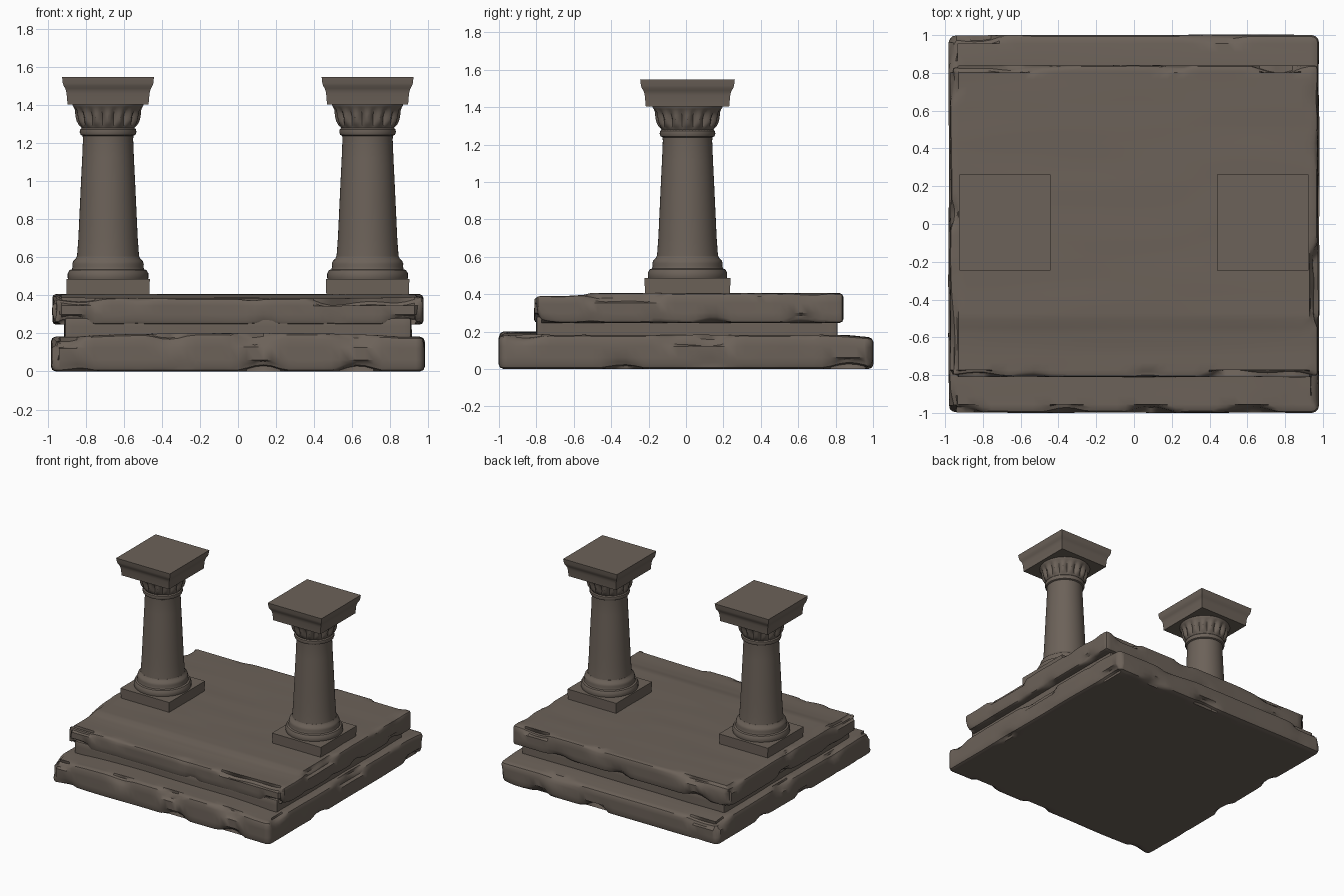
import bpy, bmesh, math
from mathutils import Vector, noise

if "Cube" in bpy.data.objects:
    bpy.data.objects.remove(bpy.data.objects["Cube"])

stone = bpy.data.materials.new("weathered brown stone")
stone.diffuse_color = (0.15, 0.122, 0.1, 1)
stone.use_nodes = True
stone.node_tree.nodes["Principled BSDF"].inputs["Base Color"].default_value = stone.diffuse_color


def finish(bm, name, angle=35):
    bmesh.ops.recalc_face_normals(bm, faces=bm.faces)
    me = bpy.data.meshes.new(name)
    bm.to_mesh(me)
    bm.free()
    me.materials.append(stone)
    ob = bpy.data.objects.new(name, me)
    bpy.context.collection.objects.link(ob)
    bpy.ops.object.select_all(action='DESELECT')
    ob.select_set(True)
    bpy.context.view_layer.objects.active = ob
    bpy.ops.object.shade_smooth_by_angle(angle=math.radians(angle))
    return ob


def slab(name, lo, hi, bevel, chip, top=None, corner=0.0):
    """Worn stone block: bevelled box, cut into a grid, chipped along its edges."""
    lo, hi = Vector(lo), Vector(hi)
    mid = (lo + hi) / 2
    bm = bmesh.new()
    bmesh.ops.create_cube(bm, size=1)
    for v in bm.verts:
        v.co = Vector([mid[i] + v.co[i] * (hi[i] - lo[i]) for i in range(3)])
    if corner:  # rounder upright corners
        ups = [e for e in bm.edges if abs(e.verts[0].co.z - e.verts[1].co.z) > 0.01]
        bmesh.ops.bevel(bm, geom=ups, offset=corner, segments=3, profile=0.5, affect='EDGES')
    sharp = [e for e in bm.edges if e.calc_face_angle(0) > 0.8]
    bmesh.ops.bevel(bm, geom=sharp, offset=bevel, segments=2, profile=0.5, affect='EDGES')
    for axis, n in ((0, 44), (1, 44), (2, 3)):
        nrm = Vector([float(i == axis) for i in range(3)])
        for k in range(1, n):
            p = lo + (hi - lo) * (k / n)
            bmesh.ops.bisect_plane(bm, geom=bm.verts[:] + bm.edges[:] + bm.faces[:],
                                   plane_co=p, plane_no=nrm, dist=0.0005)
    for v in bm.verts:
        c = v.co.copy()
        near = [min(c[i] - lo[i], hi[i] - c[i]) < bevel * 1.3 for i in range(3)]
        # chipped arrises
        if sum(near) >= 2:
            pull = max(0, noise.noise(c * 4 + Vector((3, 1, 7))) - 0.05) * chip
            for i in range(3):
                if near[i]:
                    v.co[i] += pull * (1 if c[i] < mid[i] else -1)
        # gentle undulation of the sides
        w = noise.noise(c * 2.5) * 0.006
        if near[0] and not near[1]:
            v.co.x += w
        if near[1] and not near[0]:
            v.co.y += w
        # shaped top surface
        if top and c.z > mid.z:
            t = (c.z - mid.z) / (hi.z - mid.z)
            v.co.z += t * (top(c.x, c.y) + 0.003 * noise.noise(Vector((c.x * 1.5, c.y * 7, 2))))
    return finish(bm, name, 40)


def loft(name, profile, n, at, sx=1.0, rot=0.0, wave=None, bevel=0.0):
    """Stack of n-sided rings through (radius, z) points, capped at both ends."""
    bm = bmesh.new()
    rings = []
    for r, z in profile:
        ring = []
        for k in range(n):
            a = rot + 2 * math.pi * k / n
            rr = r + (wave(a, z) if wave else 0)
            ring.append(bm.verts.new((at[0] + sx * rr * math.cos(a), at[1] + rr * math.sin(a), z)))
        rings.append(ring)
    for a, b in zip(rings, rings[1:]):
        for k in range(n):
            bm.faces.new((a[k], a[(k + 1) % n], b[(k + 1) % n], b[k]))
    bm.faces.new(rings[0][::-1])
    bm.faces.new(rings[-1])
    if bevel:
        sharp = [e for e in bm.edges if e.calc_face_angle(0) > 0.6]
        bmesh.ops.bevel(bm, geom=sharp, offset=bevel, segments=2, profile=0.5, affect='EDGES')
    return finish(bm, name, 32)


def square(name, profile, at, bevel):
    return loft(name, [(r * math.sqrt(2), z) for r, z in profile], 4, at,
                sx=0.955, rot=math.pi / 4, bevel=bevel)


# lower slab: front lip rises in the middle, back edge sags
def lower_top(x, y):
    if y < -0.7:
        return 0.018 * max(0, 1 - (abs(x) / 0.85) ** 4)
    return -0.015 * max(0, (y - 0.84) / 0.16)


# upper slab: worn front strip with a low step
def upper_top(x, y):
    if y < -0.51:
        return -0.008 - 0.014 * min(1, (-0.51 - y) / 0.15) * (1 - 0.5 * x * x)
    return 0.0


slab("lower_slab", (-0.98, -1, 0), (0.98, 1, 0.182), 0.026, 0.06, lower_top, corner=0.04)
slab("recessed_course", (-0.91, -0.80, 0.15), (0.91, 0.81, 0.28), 0.01, 0.0)
slab("upper_slab", (-0.973, -0.81, 0.247), (0.973, 0.84, 0.405), 0.018, 0.06, upper_top)


# capital leaves: folds that deepen toward the middle of the bell
def leaves(a, z):
    t = min(1, max(0, (z - 1.285) / 0.115))
    return 0.012 * math.sin(math.pi * min(1, t * 1.15)) * (abs(math.cos(8 * a)) * 2 - 1)


plinth = [(0.226, 0.37), (0.23, 0.487)]
base = [(0.205, 0.47), (0.212, 0.492), (0.212, 0.515), (0.203, 0.532), (0.19, 0.537),
        (0.186, 0.55), (0.188, 0.565), (0.182, 0.582), (0.170, 0.592), (0.164, 0.605)]
shaft = [(0.166, 0.58), (0.162, 0.62), (0.156, 0.7), (0.149, 0.85), (0.142, 1.0),
         (0.136, 1.12), (0.132, 1.22), (0.134, 1.245), (0.134, 1.27)]
collar = [(0.128, 1.236), (0.144, 1.244), (0.149, 1.258), (0.147, 1.272), (0.136, 1.282), (0.13, 1.29)]
bell = [(0.135, 1.27), (0.142, 1.285), (0.150, 1.295), (0.155, 1.315), (0.158, 1.335),
        (0.163, 1.355), (0.171, 1.375), (0.181, 1.39), (0.187, 1.40), (0.187, 1.415)]
abacus = [(0.223, 1.404), (0.228, 1.46), (0.231, 1.474), (0.236, 1.488),
          (0.245, 1.502), (0.249, 1.515), (0.253, 1.548)]

# a column on each side
for side, x in (("left", -0.683), ("right", 0.681)):
    at = (x, 0.008)
    square(side + "_column_plinth", plinth, at, 0.006)
    loft(side + "_column_base", base, 48, at)
    loft(side + "_column_shaft", shaft, 48, at)
    loft(side + "_column_collar", collar, 48, at)
    loft(side + "_capital_leaves", bell, 96, at, wave=leaves)
    square(side + "_capital_abacus", abacus, at, 0.006)
